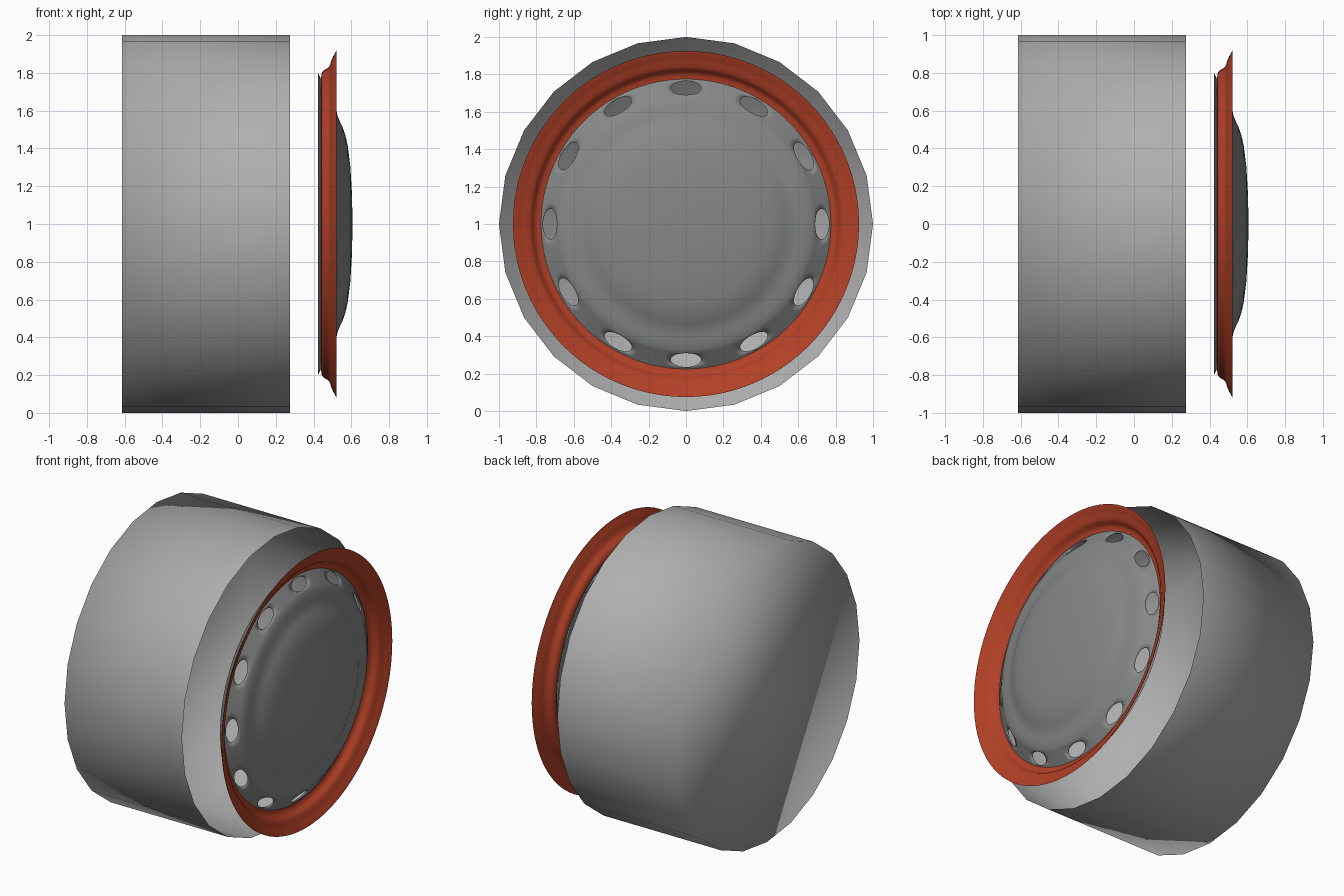
import bpy, bmesh, math

if "Cube" in bpy.data.objects:
    bpy.data.objects.remove(bpy.data.objects["Cube"])

SEG = 96          # segments of the smooth wheel parts
HOLES = 12
ZC = 1.0          # axle height


def material(name, rgb):
    m = bpy.data.materials.new(name)
    m.diffuse_color = (*rgb, 1)
    m.use_nodes = True
    m.node_tree.nodes["Principled BSDF"].inputs["Base Color"].default_value = m.diffuse_color
    return m


def point(x, r, a):
    # point on a circle round the x axle, angle measured from the top
    return (x, r * math.sin(a), ZC + r * math.cos(a))


def revolve(bm, profile, seg):
    # spin (x, radius) points round the axle; radius 0 closes with a fan
    rings = []
    for x, r in profile:
        n = 1 if r == 0 else seg
        rings.append([bm.verts.new(point(x, r, 2 * math.pi * i / seg)) for i in range(n)])
    for p, q in zip(rings, rings[1:]):
        for i in range(seg):
            j = (i + 1) % seg
            if len(p) == 1:
                bm.faces.new((p[0], q[i], q[j]))
            else:
                bm.faces.new((p[i], q[i], q[j], p[j]))
    return rings


def finish(name, bm, mat, outward):
    bmesh.ops.remove_doubles(bm, verts=bm.verts, dist=0.0005)
    bmesh.ops.recalc_face_normals(bm, faces=bm.faces)
    bm.faces.ensure_lookup_table()
    if outward * bm.faces[0].normal.x < 0:
        bmesh.ops.reverse_faces(bm, faces=bm.faces)
    for f in bm.faces:
        f.smooth = True
    me = bpy.data.meshes.new(name)
    bm.to_mesh(me)
    bm.free()
    me.materials.append(mat)
    ob = bpy.data.objects.new(name, me)
    bpy.context.collection.objects.link(ob)
    return ob


drum_grey = material("drum_grey", (0.43, 0.43, 0.43))
dish_grey = material("dish_grey", (0.24, 0.25, 0.245))
rim_red = material("rim_red", (0.45, 0.052, 0.02))

# drum: 24-sided tube, closed at the back and open towards the wheel
bm = bmesh.new()
rings = revolve(bm, [(-0.615, 1.0), (0.275, 1.0)], 24)
cap = bm.faces.new(rings[0])
bm.faces.ensure_lookup_table()
finish("drum", bm, drum_grey, 0)

# rim: flared red ring
bm = bmesh.new()
revolve(bm, [(0.44, 0.775), (0.443, 0.80), (0.455, 0.815), (0.475, 0.825), (0.487, 0.84),
             (0.494, 0.865), (0.505, 0.89), (0.518, 0.912), (0.522, 0.925)], SEG)
finish("rim", bm, rim_red, 1)

# dish: domed centre, band with vent holes, thin back lip
R0, R1 = 0.68, 0.775
X0, X1 = 0.503, 0.435


def band_x(r):
    return X0 + (X1 - X0) * (r - R0) / (R1 - R0)


bm = bmesh.new()
revolve(bm, [(0.606, 0), (0.604, 0.15), (0.595, 0.30), (0.58, 0.42), (0.568, 0.47), (0.555, 0.51),
             (0.54, 0.54), (0.528, 0.57), (0.521, 0.60), (0.515, 0.64), (X0, R0)], SEG)
revolve(bm, [(X1, R1), (0.424, 0.80)], SEG)

# square outline (8 steps per side) blended into an elliptical hole
side = [-1 + i / 4 for i in range(8)]
square = ([(t, -1) for t in side] + [(1, t) for t in side]
          + [(-t, 1) for t in side] + [(-1, -t) for t in side])
HALF_A = math.pi / HOLES
RM, HALF_R = (R0 + R1) / 2, (R1 - R0) / 2
for h in range(HOLES):
    loops = []
    for k in range(4):
        b = k / 3
        loop = []
        for u, v in square:
            d = math.hypot(u, v)
            a = HALF_A * u * (1 - b) + 0.112 * u / d * b
            r = RM + HALF_R * v * (1 - b) + 0.037 * v / d * b
            loop.append(bm.verts.new(point(band_x(r), r, a + 2 * HALF_A * h)))
        loops.append(loop)
    # short inward lip round the hole
    loops.append([bm.verts.new((v.co.x - 0.012, v.co.y, v.co.z)) for v in loops[-1]])
    for p, q in zip(loops, loops[1:]):
        for i in range(len(p)):
            j = (i + 1) % len(p)
            bm.faces.new((p[i], p[j], q[j], q[i]))
finish("wheel_dish", bm, dish_grey, 1)
